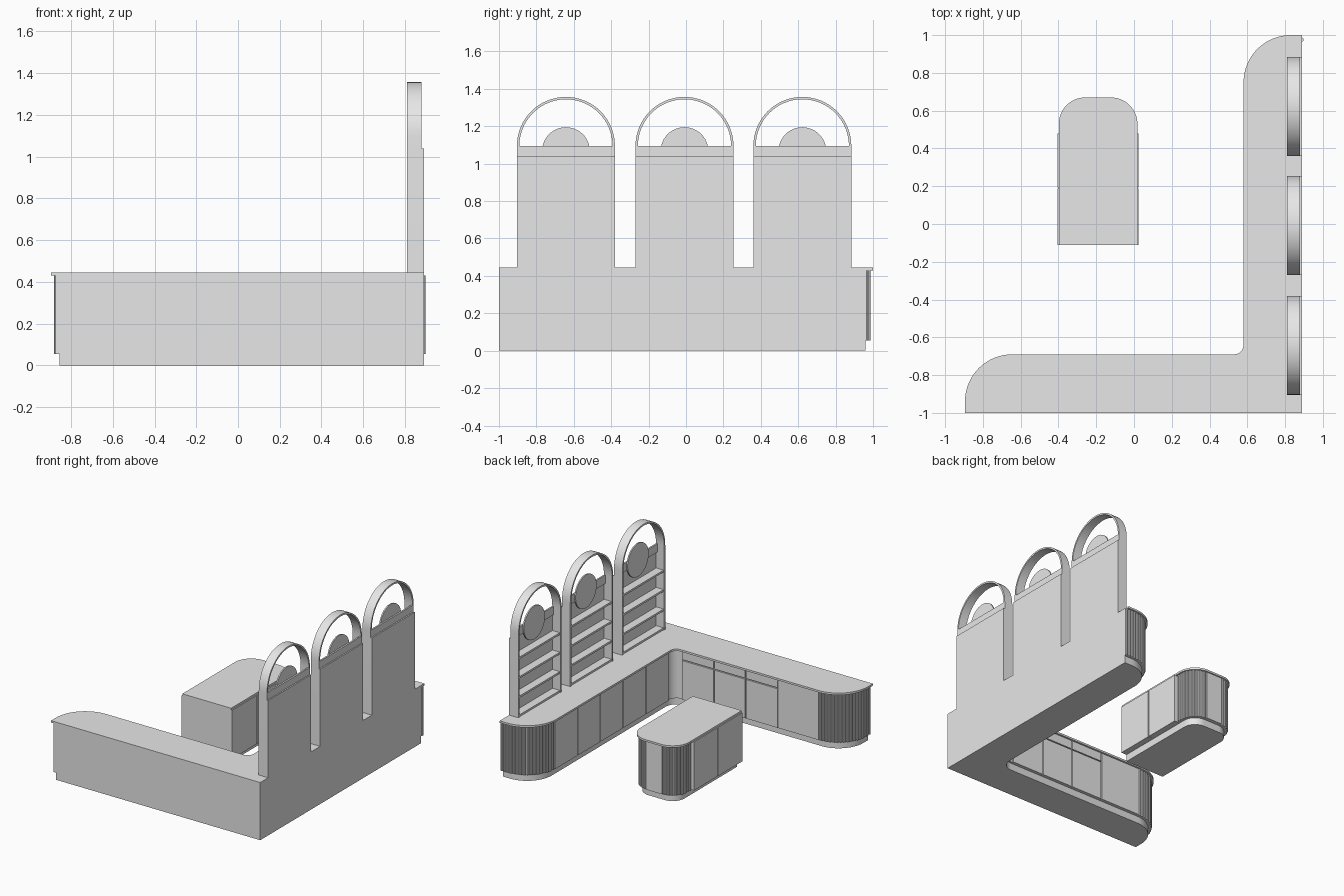
import bpy, bmesh
from math import sin, cos, pi, radians
from mathutils import Vector

cube = bpy.data.objects.get("Cube")
if cube:
    bpy.data.objects.remove(cube)

grey = bpy.data.materials.new("plain grey")
grey.use_nodes = True
GREY = (0.8, 0.8, 0.8, 1)
grey.diffuse_color = GREY
grey.node_tree.nodes["Principled BSDF"].inputs["Base Color"].default_value = GREY


def finish(name, bm):
    bmesh.ops.recalc_face_normals(bm, faces=bm.faces[:])
    mesh = bpy.data.meshes.new(name)
    bm.to_mesh(mesh)
    bm.free()
    mesh.materials.append(grey)
    obj = bpy.data.objects.new(name, mesh)
    bpy.context.collection.objects.link(obj)
    bpy.ops.object.select_all(action="DESELECT")
    obj.select_set(True)
    bpy.context.view_layer.objects.active = obj
    bpy.ops.object.shade_smooth_by_angle(angle=radians(30))
    return obj


def add_prism(bm, pts, lo, hi, axis="z"):
    """Extrude a 2D outline along z (outline in xy) or x (outline in yz)."""
    place = (lambda p: (p[0], p[1], lo)) if axis == "z" else (lambda p: (lo, p[0], p[1]))
    face = bm.faces.new([bm.verts.new(place(p)) for p in pts])
    out = bmesh.ops.extrude_face_region(bm, geom=[face])
    step = Vector((0, 0, hi - lo)) if axis == "z" else Vector((hi - lo, 0, 0))
    bmesh.ops.translate(bm, verts=[g for g in out["geom"] if isinstance(g, bmesh.types.BMVert)], vec=step)


def prism(name, pts, lo, hi, axis="z"):
    bm = bmesh.new()
    add_prism(bm, pts, lo, hi, axis)
    return finish(name, bm)


def rect(a0, b0, a1, b1):
    return [(a0, b0), (a1, b0), (a1, b1), (a0, b1)]


def boxes(name, items):
    bm = bmesh.new()
    for x0, y0, z0, x1, y1, z1 in items:
        add_prism(bm, rect(x0, y0, x1, y1), z0, z1)
    return finish(name, bm)


def arc(cx, cy, r, a0, a1, n=16):
    angles = [radians(a0 + (a1 - a0) * i / n) for i in range(n + 1)]
    return [(cx + r * cos(a), cy + r * sin(a)) for a in angles]


def ribs(name, path, z0, z1, step=0.025, r=0.011):
    """Row of half-round battens standing along a path."""
    bm = bmesh.new()
    travelled, target = 0.0, step / 2
    for a, b in zip(path, path[1:]):
        a, b = Vector(a), Vector(b)
        length = (b - a).length
        while target <= travelled + length:
            c = a.lerp(b, (target - travelled) / length)
            add_prism(bm, arc(c.x, c.y, r, 0, 324, 9), z0, z1)
            target += step
        travelled += length
    return finish(name, bm)


TOP, SLAB, KICK = 0.445, 0.43, 0.055
RIGHT, FRONT = 0.89, -1.0


# L-shaped counter: the outer sides stay flush, the inner sides step in
def front_end(i):
    return [(-0.895 + i, FRONT)] + arc(-0.645, -0.94, 0.25 - i, 180, 90)


def back_end(i):
    return arc(0.83, 0.75, 0.25 - i, 180, 90) + [(RIGHT, 1 - i)]


def counter_outline(i):
    corner = arc(0.53, -0.64, 0.05 + i, -90, 0, 8)
    return front_end(i) + corner + back_end(i) + [(RIGHT, FRONT)]


prism("counter_plinth", counter_outline(0.04), 0, KICK)
prism("counter_carcass", counter_outline(0.024), KICK, SLAB)
prism("counter_top", counter_outline(0), SLAB, TOP)
ribs("front_end_battens", front_end(0.024), KICK, SLAB)
ribs("back_end_battens", back_end(0.024), KICK, SLAB)

# Cupboard doors, with a drawer band on the middle ones
GAP, DRAWER = 0.004, 0.36
doors = []
front_seams = [-0.64, -0.29, -0.015, 0.255, 0.53]
side_seams = [-0.64, -0.36, -0.08, 0.195, 0.47, 0.75]


def door_heights(k):
    return [(KICK, SLAB)] if k == 0 else [(KICK, DRAWER - GAP), (DRAWER + GAP, SLAB)]


for k, (a, b) in enumerate(zip(front_seams, front_seams[1:])):
    for z0, z1 in door_heights(k):
        doors.append((a + GAP, -0.72, z0, b - GAP, -0.704, z1))
for a, b in zip(side_seams, side_seams[1:]):
    doors.append((0.594, a + GAP, KICK, 0.61, b - GAP, SLAB))
boxes("counter_doors", doors)

# Island: square end at the front, rounded fluted end at the back
ICX, HALF, I_FRONT, I_BACK, I_R = -0.19, 0.208, -0.11, 0.67, 0.14


def island_side(s, i):
    start, end = (180, 90) if s < 0 else (0, 90)
    return arc(ICX + s * (HALF - I_R), I_BACK - I_R, I_R - i, start, end)


def island_outline(i):
    left = [(ICX - HALF + i, I_FRONT)] + island_side(-1, i)
    return left + island_side(1, i)[::-1] + [(ICX + HALF - i, I_FRONT)]


prism("island_plinth", island_outline(0.04), 0, KICK)
prism("island_carcass", island_outline(0.022), KICK, SLAB)
prism("island_top", island_outline(0), SLAB, TOP)
panels = [(ICX - HALF + I_R, 0.64, KICK, ICX + HALF - I_R, I_BACK - 0.01, SLAB)]
for s, side in ((-1, "right"), (1, "left")):
    ribs("island_battens_" + side,
         [(ICX + s * (HALF - 0.022), 0.485)] + island_side(s, 0.022), KICK, SLAB)
    xs = sorted((ICX + s * (HALF - 0.03), ICX + s * (HALF + 0.007)))
    for y0, y1 in ((I_FRONT, 0.187), (0.193, 0.48)):
        panels.append((xs[0], y0, KICK, xs[1], y1, SLAB))
boxes("island_panels", panels)

# Three arched shelf units standing on the counter
R, WALL, SPRING = 0.262, 0.013, 1.095
for n, cy in enumerate((-0.642, -0.008, 0.622), 1):
    outer = [(cy + R, TOP)] + arc(cy, SPRING, R, 0, 180, 32) + [(cy - R, TOP)]
    r = R - WALL
    inner = [(cy - r, TOP)] + arc(cy, SPRING, r, 180, 0, 32) + [(cy + r, TOP)]
    prism(f"shelf_arch_{n}", outer + inner, 0.81, 0.88, "x")
    prism(f"shelf_back_{n}", rect(cy - R, TOP, cy + R, 1.04), 0.878, RIGHT, "x")
    prism(f"shelf_rail_{n}", rect(cy - r, 1.03, cy + r, SPRING), 0.868, 0.88, "x")
    prism(f"shelf_disc_{n}", arc(cy, 1.067, 0.128, 0, 350, 35), 0.858, 0.868, "x")
    boxes(f"shelf_boards_{n}",
          [(0.815, cy - r, z, 0.88, cy + r, z + 0.015) for z in (TOP, 0.59, 0.74, 0.89)])
